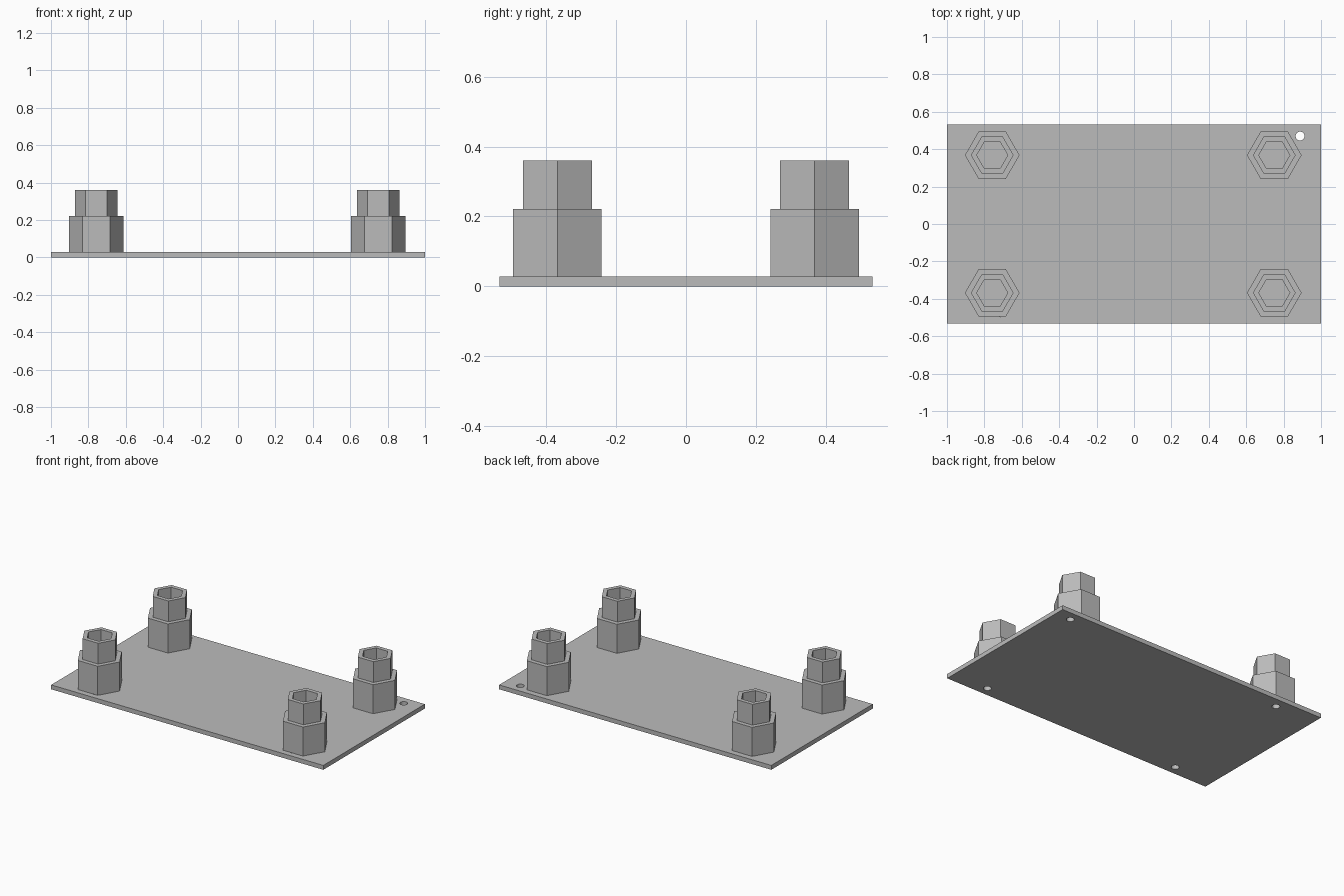
import bpy
import math
from mathutils import Matrix, Vector

cube = bpy.data.objects.get("Cube")
if cube:
    bpy.data.objects.remove(cube, do_unlink=True)

import bmesh

HALF_X, HALF_Y = 1.0, 0.533
PLATE, SHOULDER, TOP = 0.029, 0.222, 0.36

grey = bpy.data.materials.new("plain grey")
grey.use_nodes = True
colour = (0.5, 0.5, 0.5, 1)
grey.diffuse_color = colour
grey.node_tree.nodes["Principled BSDF"].inputs["Base Color"].default_value = colour


def make_object(name, bm):
    bmesh.ops.recalc_face_normals(bm, faces=bm.faces)
    mesh = bpy.data.meshes.new(name)
    bm.to_mesh(mesh)
    bm.free()
    mesh.materials.append(grey)
    obj = bpy.data.objects.new(name, mesh)
    bpy.context.collection.objects.link(obj)
    return obj


# Base plate
bm = bmesh.new()
size = Matrix.Diagonal((2 * HALF_X, 2 * HALF_Y, PLATE, 1))
bmesh.ops.create_cube(bm, size=1, matrix=Matrix.Translation((0, 0, PLATE / 2)) @ size)
plate = make_object("base_plate", bm)

# Screw holes, three of which run up under the posts
bm = bmesh.new()
for x, y in ((0.888, 0.47), (0.74, -0.472), (-0.71, 0.464), (-0.715, -0.472)):
    bmesh.ops.create_cone(bm, cap_ends=True, segments=24, radius1=0.024, radius2=0.024,
                          depth=0.2, matrix=Matrix.Translation((x, y, 0)))
cutter = make_object("hole_cutter", bm)
cutter.hide_render = True
cutter.hide_viewport = True
cutter.display_type = 'WIRE'
cut = plate.modifiers.new("screw_holes", 'BOOLEAN')
cut.operation = 'DIFFERENCE'
cut.solver = 'EXACT'
cut.object = cutter


def hex_post(name, x, y):
    """Stepped hexagonal post with a hexagonal bore down to the plate."""
    bm = bmesh.new()
    profile = ((0.0, PLATE), (0.146, PLATE), (0.146, SHOULDER), (0.114, SHOULDER),
               (0.114, TOP), (0.083, TOP), (0.083, PLATE + 0.001), (0.0, PLATE + 0.001))
    rings = []
    for radius, z in profile[1:-1]:
        rings.append([bm.verts.new((x + radius * math.cos(k * math.pi / 3),
                                    y + radius * math.sin(k * math.pi / 3), z))
                      for k in range(6)])
    for low, high in zip(rings, rings[1:]):
        for k in range(6):
            j = (k + 1) % 6
            bm.faces.new((low[k], low[j], high[j], high[k]))
    # Underside and floor of the bore
    bm.faces.new(rings[0])
    bm.faces.new(rings[-1])
    return make_object(name, bm)


# Four corner posts
for side, x in (("left", 0.75), ("right", -0.758)):
    for end, y in (("front", -0.368), ("back", 0.368)):
        hex_post(f"{end}_{side}_post", x, y)
